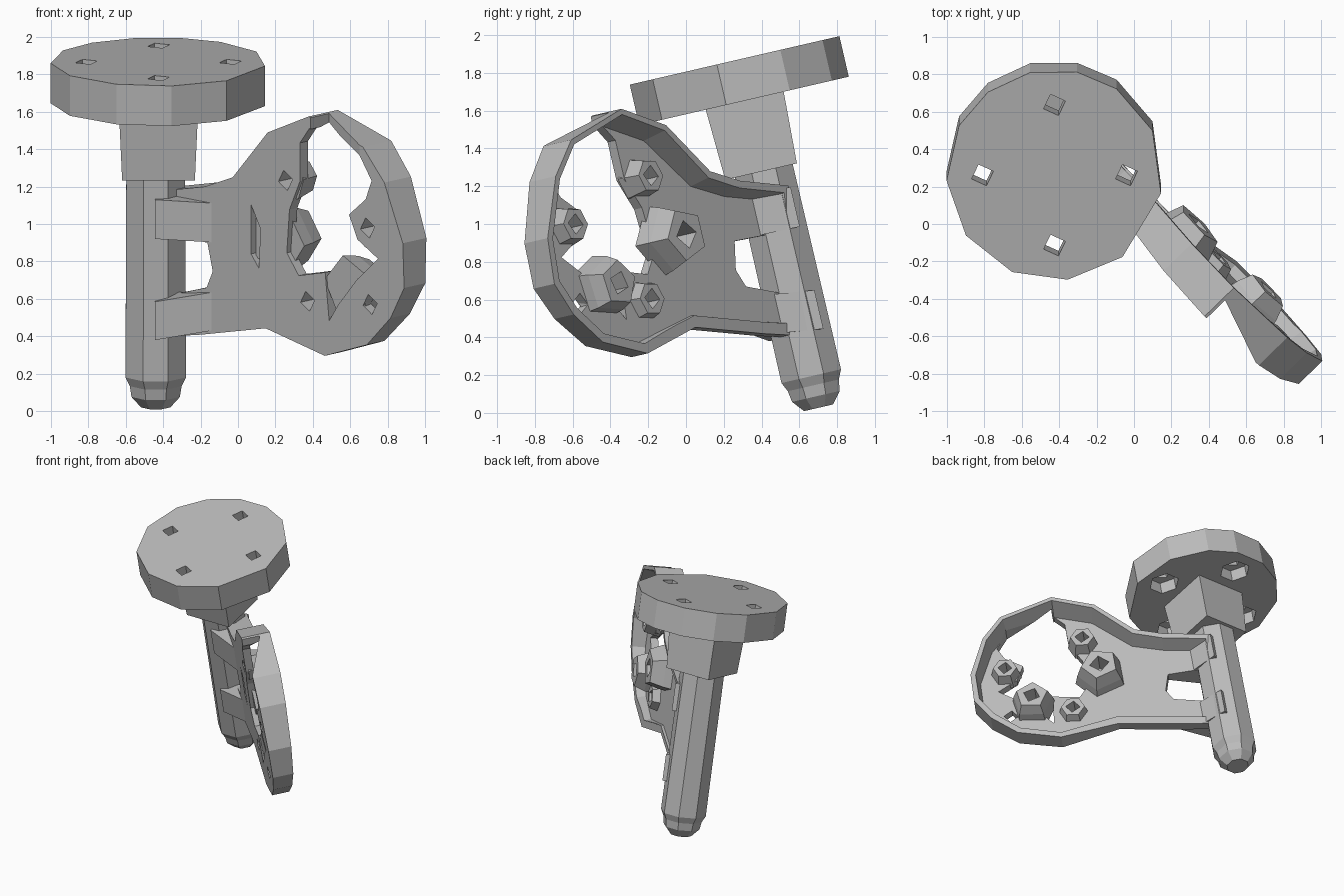
import bpy, bmesh
from math import radians, cos, sin
from mathutils import Matrix, Vector

if "Cube" in bpy.data.objects:
    bpy.data.objects.remove(bpy.data.objects["Cube"])

grey = bpy.data.materials.new("plain_grey")
grey.use_nodes = True
colour = (0.5, 0.5, 0.5, 1)
grey.diffuse_color = colour
grey.node_tree.nodes["Principled BSDF"].inputs["Base Color"].default_value = colour

# Tilted frame of the post, and the bracket frame (along, up, thickness)
post_frame = Matrix.Translation((-0.425, 0.682, 0.045)) @ Matrix.Rotation(radians(13), 4, 'X')
c = cos(radians(45))
bracket_frame = post_frame @ Matrix(((c, 0, c, 0), (-c, 0, c, 0), (0, 1, 0, 0), (0, 0, 0, 1)))


def loft(name, rings, frame):
    """Closed solid through rings of points that all have the same count."""
    bm = bmesh.new()
    loops = [[bm.verts.new(frame @ Vector(p)) for p in ring] for ring in rings]
    n = len(loops[0])
    for a, b in zip(loops, loops[1:]):
        for i in range(n):
            j = (i + 1) % n
            bm.faces.new((a[i], a[j], b[j], b[i]))
    bm.faces.new(loops[0])
    bm.faces.new(loops[-1])
    bmesh.ops.recalc_face_normals(bm, faces=bm.faces)
    me = bpy.data.meshes.new(name)
    bm.to_mesh(me)
    bm.free()
    me.materials.append(grey)
    ob = bpy.data.objects.new(name, me)
    bpy.context.collection.objects.link(ob)
    return ob


def polygon(radius, z, angles, centre=(0, 0)):
    return [(centre[0] + radius * cos(radians(a)), centre[1] + radius * sin(radians(a)), z)
            for a in angles]


def even(sides, start=0):
    return [start + 360 * i / sides for i in range(sides)]


def inset(points, d):
    """Move a counter-clockwise outline inwards by d."""
    result = []
    for i, p in enumerate(points):
        p = Vector(p)
        before = (p - Vector(points[i - 1])).normalized()
        after = (Vector(points[(i + 1) % len(points)]) - p).normalized()
        n1, n2 = Vector((-before.y, before.x)), Vector((-after.y, after.x))
        result.append(p + (n1 + n2) * d / (1 + n1.dot(n2)))
    return result


def cut(target, cutters):
    for cutter in cutters:
        cutter.hide_render = True
        mod = target.modifiers.new("cut", 'BOOLEAN')
        mod.operation = 'DIFFERENCE'
        mod.solver = 'EXACT'
        mod.object = cutter
    bpy.context.view_layer.update()
    done = bpy.data.meshes.new_from_object(target.evaluated_get(bpy.context.evaluated_depsgraph_get()))
    target.modifiers.clear()
    target.data = done
    for cutter in cutters:
        bpy.data.objects.remove(cutter)


# Round mounting disc with four countersunk square holes
rim = [183, 215, 247, 277, 309, 350, 385, 415, 438, 463, 488, 512]
disc = loft("mounting_disc", [polygon(0.578, z, rim) for z in (1.65, 1.87)], post_frame)
cutters = []
for a in range(0, 360, 90):
    spot = (0.385 * cos(radians(a)), 0.385 * sin(radians(a)))
    cutters.append(loft("hole_cutter", [polygon(0.062, z, even(4, 20 + a), spot) for z in (1.6, 1.92)], post_frame))
    cutters.append(loft("sink_cutter", [polygon(0.115, z, even(6), spot) for z in (1.6, 1.75)], post_frame))
cut(disc, cutters)

# Square collar under the disc
loft("collar", [polygon(r, z, even(4, 45)) for r, z in ((0.275, 1.265), (0.3, 1.66))], post_frame)

# Eight sided post with a narrowed foot
profile = [(0.085, -0.022), (0.14, 0.04), (0.15, 0.1), (0.175, 0.15), (0.17, 1.28)]
loft("post", [polygon(r, z, even(8, 22.5), (-0.015, 0.015)) for r, z in profile], post_frame)

# Bracket: neck that widens into a ring, with the lower side of the neck thinner
outline = [(0, 0.36), (0.32, 0.425), (0.81, 0.54), (1.257, 0.462), (1.575, 0.574),
           (1.755, 0.751), (1.857, 0.932), (1.847, 1.176), (1.707, 1.486), (1.545, 1.655),
           (1.134, 1.755), (0.825, 1.617), (0.56, 1.327), (0.35, 1.242), (0, 1.16)]


def depth(u, v):
    return 0.07 if u < 1 and v < 0.6 else 0.09 + 0.075 * v


bracket = loft("bracket", [[(u, v, 0) for u, v in outline],
                           [(u, v, depth(u, v)) for u, v in outline]], bracket_frame)

# Hollow back with a raised rim, and a slanted notch at the top front of the ring
cutters = [loft("hollow_cutter", [[(u, v, 0.06) for u, v in inset(outline, 0.065)],
                                  [(u, v, 0.3) for u, v in inset(outline, 0.01)]], bracket_frame),
           loft("notch_cutter", [[(1.15, v, -0.1), (1.15, v, 0.14), (1.52, v, 0), (1.52, v, -0.1)]
                                 for v in (1.55, 1.9)], bracket_frame)]

opening = [(1.14, 1.69), (1.07, 1.6), (1.07, 1.39), (0.99, 1.22), (0.97, 0.98), (1.06, 0.87),
           (1.26, 0.92), (1.29, 0.66), (1.36, 0.76), (1.5, 0.92), (1.66, 1.06), (1.505, 1.14),
           (1.44, 1.267), (1.566, 1.371), (1.611, 1.48), (1.52, 1.605)]
window = [(0.04, 0.59), (0.363, 0.69), (0.41, 0.787), (0.37, 0.938), (0.04, 0.93)]
slit = [(0.7, 0.93), (0.76, 0.86), (0.77, 1.08), (0.7, 1.2)]
cutters += [loft("cutter", [[(u, v, w) for u, v in shape] for w in (-0.1, top)], bracket_frame)
            for shape, top in ((opening, 0.5), (window, 0.5), (slit, 0.04))]
for spot in ((0.96, 1.376), (1.58, 1.216), (1.127, 0.74), (1.6, 0.8)):
    cutters.append(loft("cutter", [polygon(0.055, w, even(4, 15), spot) for w in (-0.1, 0.5)], bracket_frame))
cut(bracket, cutters)

# Two arms that blend the neck into the front and back of the post
for name, low, high, rise in (("lower_arm", 0.38, 0.59, 0.08), ("upper_arm", 0.935, 1.15, 0.01)):
    loft(name, [[(0.1, v, -0.125), (0.4, v + rise, 0), (0.17, v + rise / 3, 0.06),
                 (0, v, 0.19), (-0.08, v, 0.03)] for v in (low, high)], bracket_frame)

# Raised sockets on the back of the ring
for name, spot, size, base, top, turn in (("inner_socket", (0.87, 1.03), 0.15, 0.03, 0.22, 0),
                                          ("lower_socket", (1.42, 0.86), 0.13, 0.01, 0.2, 30)):
    socket = loft(name, [polygon(size * s, w, even(5, turn), spot)
                         for s, w in ((1.35, base), (1.2, 0.12), (0.95, top))], bracket_frame)
    cut(socket, [loft("cutter", [polygon(size * 0.5, w, even(4, turn), spot)
                                 for w in (0.07, 0.5)], bracket_frame)])

# Small pads round the screw holes
for i, (spot, top) in enumerate((((0.96, 1.376), 0.15), ((1.58, 1.216), 0.14), ((1.127, 0.74), 0.12))):
    pad = loft("screw_pad_%d" % (i + 1), [polygon(r, w, even(6, 10), spot)
                                         for r, w in ((0.12, 0.02), (0.09, top))], bracket_frame)
    cut(pad, [loft("cutter", [polygon(0.055, w, even(4, 15), spot) for w in (-0.1, 0.5)], bracket_frame)])
